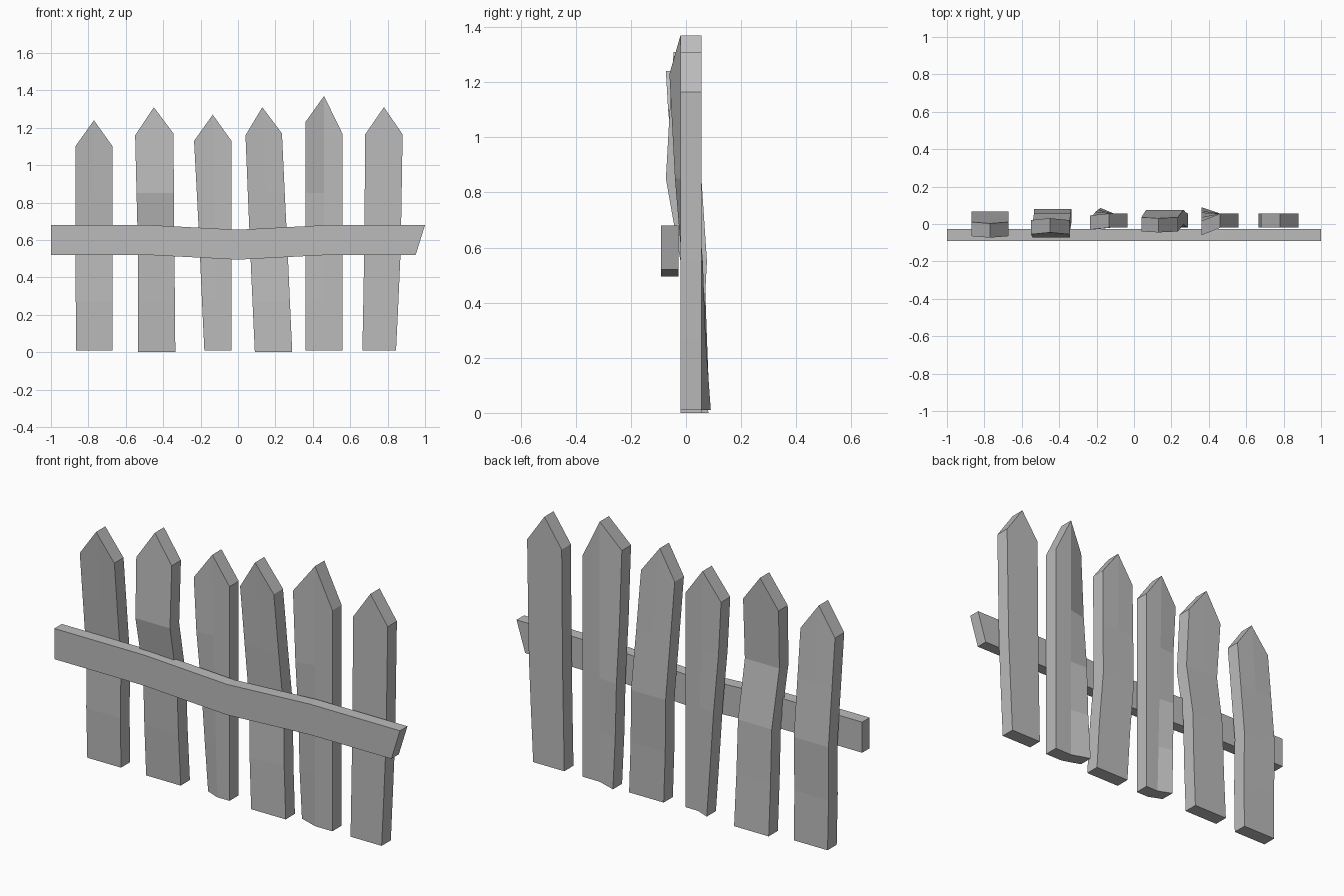
import bpy
import bmesh

cube = bpy.data.objects.get("Cube")
if cube:
    bpy.data.objects.remove(cube, do_unlink=True)

# One flat weathered grey for the whole fence
wood = bpy.data.materials.new("grey_wood")
wood.use_nodes = True
wood_colour = (0.5, 0.5, 0.5, 1.0)
wood.diffuse_color = wood_colour
wood.node_tree.nodes["Principled BSDF"].inputs["Base Color"].default_value = wood_colour


def finish(bm, name):
    """Turn a bmesh into a flat shaded wooden object."""
    bmesh.ops.recalc_face_normals(bm, faces=bm.faces)
    mesh = bpy.data.meshes.new(name)
    bm.to_mesh(mesh)
    bm.free()
    mesh.materials.append(wood)
    obj = bpy.data.objects.new(name, mesh)
    bpy.context.collection.objects.link(obj)
    return obj


def loft(name, rings):
    """Skin a list of equal point rings and cap both ends."""
    bm = bmesh.new()
    loops = [[bm.verts.new(p) for p in ring] for ring in rings]
    for low, high in zip(loops, loops[1:]):
        for i in range(len(low)):
            j = (i + 1) % len(low)
            bm.faces.new((low[i], low[j], high[j], high[i]))
    return bm, loops


FRONT, THICK = -0.02, 0.076


def picket(name, left, right, base, shoulders, tip, lean, twist):
    """Pointed board; left and right give edge x at the foot, middle and shoulder,
    lean shifts each row in y, twist shifts only the left edge."""
    def blend(edge, row):
        pair = row / 2
        i = min(int(pair), 1)
        return edge[i] + (edge[i + 1] - edge[i]) * (pair - i)

    heights = (base, 0.27, 0.55, 0.85)
    rings = []
    for row in range(5):
        xl, xr = blend(left, row), blend(right, row)
        y = FRONT + lean[row]
        top = row == 4
        zl, zr = shoulders if top else (heights[row], heights[row])
        xm, zm = tip if top else ((xl + xr) / 2, zl)
        ym = FRONT + lean[5] if top else y
        front = [(xl, y + twist[row], zl), (xm, ym, zm), (xr, y, zr)]
        back = [(px, py + THICK, pz) for px, py, pz in reversed(front)]
        rings.append(front + back)
    bm, loops = loft(name, rings)
    # Split the foot and the pointed top along the middle of the board
    for ring in (loops[0], loops[-1]):
        a, b, c, d, e, f = ring
        bm.faces.new((a, b, e, f))
        bm.faces.new((b, c, d, e))
    bmesh.ops.dissolve_limit(bm, angle_limit=0.005, verts=bm.verts, edges=bm.edges)
    return finish(bm, name)


STRAIGHT = (0,) * 6

# Six uneven pickets, from the right end of the fence to the left
picket("picket_1", (-0.865, -0.87, -0.87), (-0.67, -0.67, -0.67), 0.01,
       (1.10, 1.10), (-0.77, 1.24), (0.01, 0.005, 0.01, -0.02, -0.045, -0.053), STRAIGHT)
picket("picket_2", (-0.535, -0.535, -0.55), (-0.335, -0.34, -0.345), 0.0,
       (1.16, 1.17), (-0.45, 1.31), (0.025, 0.01, 0, -0.053, -0.035, -0.025), STRAIGHT)
picket("picket_3", (-0.18, -0.205, -0.235), (-0.035, -0.035, -0.035), 0.01,
       (1.13, 1.13), (-0.135, 1.27), STRAIGHT, (0.03, 0.02, 0.01, -0.01, -0.01))
picket("picket_4", (0.09, 0.065, 0.04), (0.29, 0.265, 0.235), 0.0,
       (1.16, 1.17), (0.13, 1.31), (0, 0.005, 0.02, 0, -0.02, -0.025), STRAIGHT)
picket("picket_5", (0.36, 0.36, 0.36), (0.56, 0.56, 0.56), 0.01,
       (1.23, 1.165), (0.46, 1.37), STRAIGHT, (0.034, 0.015, 0.005, -0.02, -0.04))
picket("picket_6", (0.665, 0.675, 0.68), (0.845, 0.87, 0.88), 0.01,
       (1.165, 1.165), (0.78, 1.31), STRAIGHT, (0,) * 5)

# Sagging cross rail with one end cut at a slant
rail_y = (-0.09, -0.028)
stations = [(-1, -1, 0), (-0.48, -0.48, 0), (0, 0, -0.025), (0.48, 0.48, 0), (0.95, 1, 0)]
rail_rings = []
for x_low, x_high, sag in stations:
    low, high = 0.52 + sag, 0.68 + sag
    rail_rings.append([(x_low, rail_y[0], low), (x_low, rail_y[1], low),
                       (x_high, rail_y[1], high), (x_high, rail_y[0], high)])
rail_bm, rail_loops = loft("cross_rail", rail_rings)
for cap in (rail_loops[0], rail_loops[-1]):
    rail_bm.faces.new(cap)
finish(rail_bm, "cross_rail")
